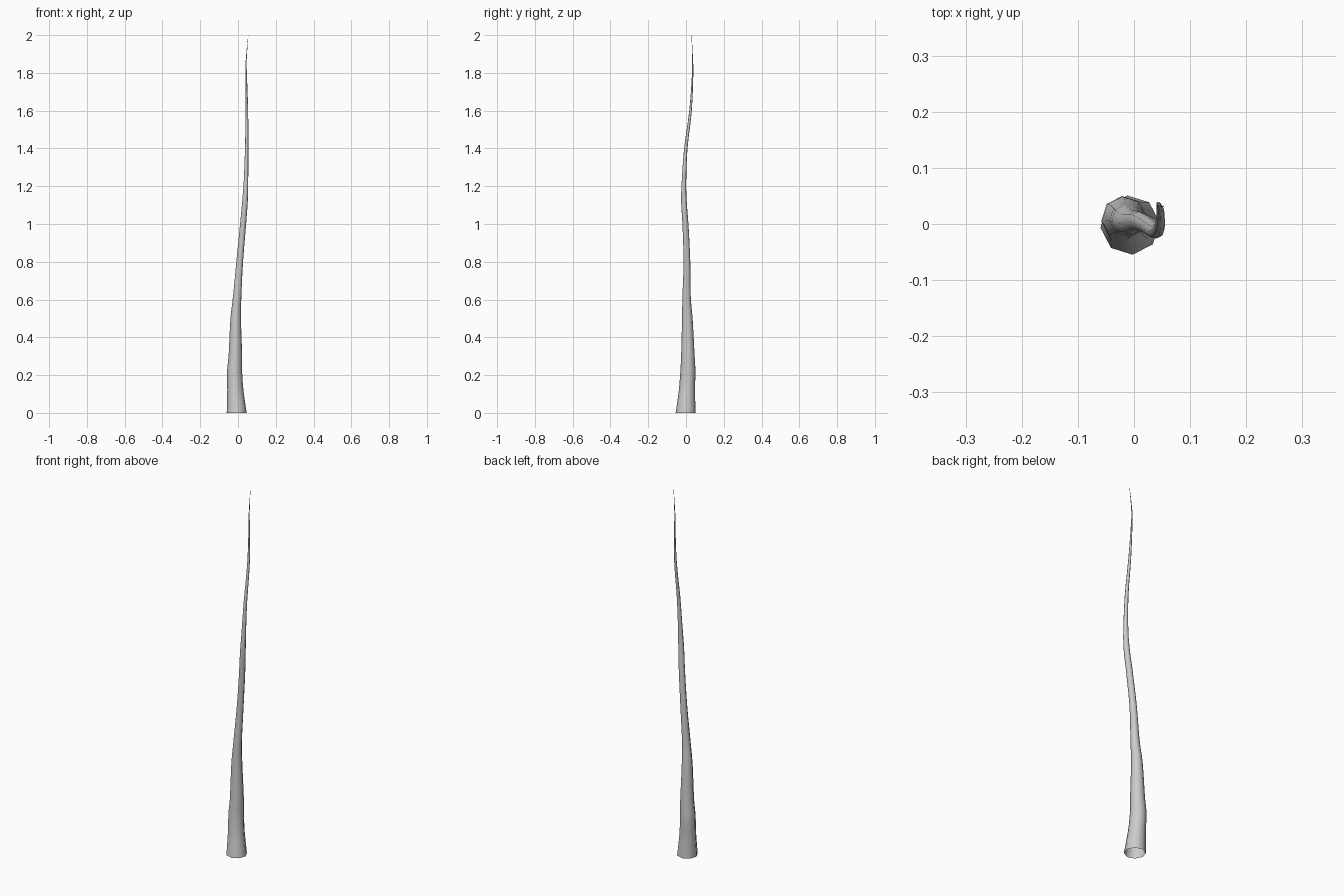
import bpy, bmesh, math
from mathutils import Vector

if "Cube" in bpy.data.objects:
    bpy.data.objects.remove(bpy.data.objects["Cube"])

SIDES = 8
STEPS = 3

# Centreline and radius: x, y, z, r
profile = [Vector(p) for p in (
    (-.007, -.002, 0, .053), (-.014, .005, .12, .043), (-.018, .010, .22, .040),
    (-.014, .010, .30, .036), (-.012, .007, .50, .028), (-.004, .003, .62, .022),
    (.009, .005, .80, .0178), (.027, -.003, 1.0, .016), (.037, -.011, 1.12, .0148),
    (.042, -.011, 1.22, .012), (.046, -.001, 1.40, .009), (.047, .024, 1.60, .0067),
    (.0435, .0355, 1.80, .0035), (.043, .035, 1.86, .0027), (.054, .030, 2.0, .0004))]


def between(a, b, c, d, t):
    """Smooth step from b to c with neighbour-aware slopes."""
    span = c.z - b.z
    m0 = (c - a) * (span / (c.z - a.z))
    m1 = (d - b) * (span / (d.z - b.z))
    return (b * (2*t**3 - 3*t**2 + 1) + m0 * (t**3 - 2*t**2 + t)
            + c * (3*t**2 - 2*t**3) + m1 * (t**3 - t**2))


# Smooth the stations along the length
rings = []
last = len(profile) - 1
for i in range(last):
    pts = [profile[max(0, min(last, i + k))] for k in (-1, 0, 1, 2)]
    rings += [between(*pts, s / STEPS) for s in range(STEPS)]
rings.append(profile[-1])

# Tapering stem, open at the base
bm = bmesh.new()
loops = []
for x, y, z, r in rings:
    loops.append([bm.verts.new((x + r * math.cos(a), y + r * math.sin(a), z))
                  for a in (math.radians(5) + math.tau * k / SIDES for k in range(SIDES))])
for low, high in zip(loops, loops[1:]):
    for k in range(SIDES):
        n = (k + 1) % SIDES
        bm.faces.new((low[k], low[n], high[n], high[k])).smooth = True

mesh = bpy.data.meshes.new("tapered_stem")
bm.to_mesh(mesh)
bm.free()
stem = bpy.data.objects.new("tapered_stem", mesh)
bpy.context.collection.objects.link(stem)
